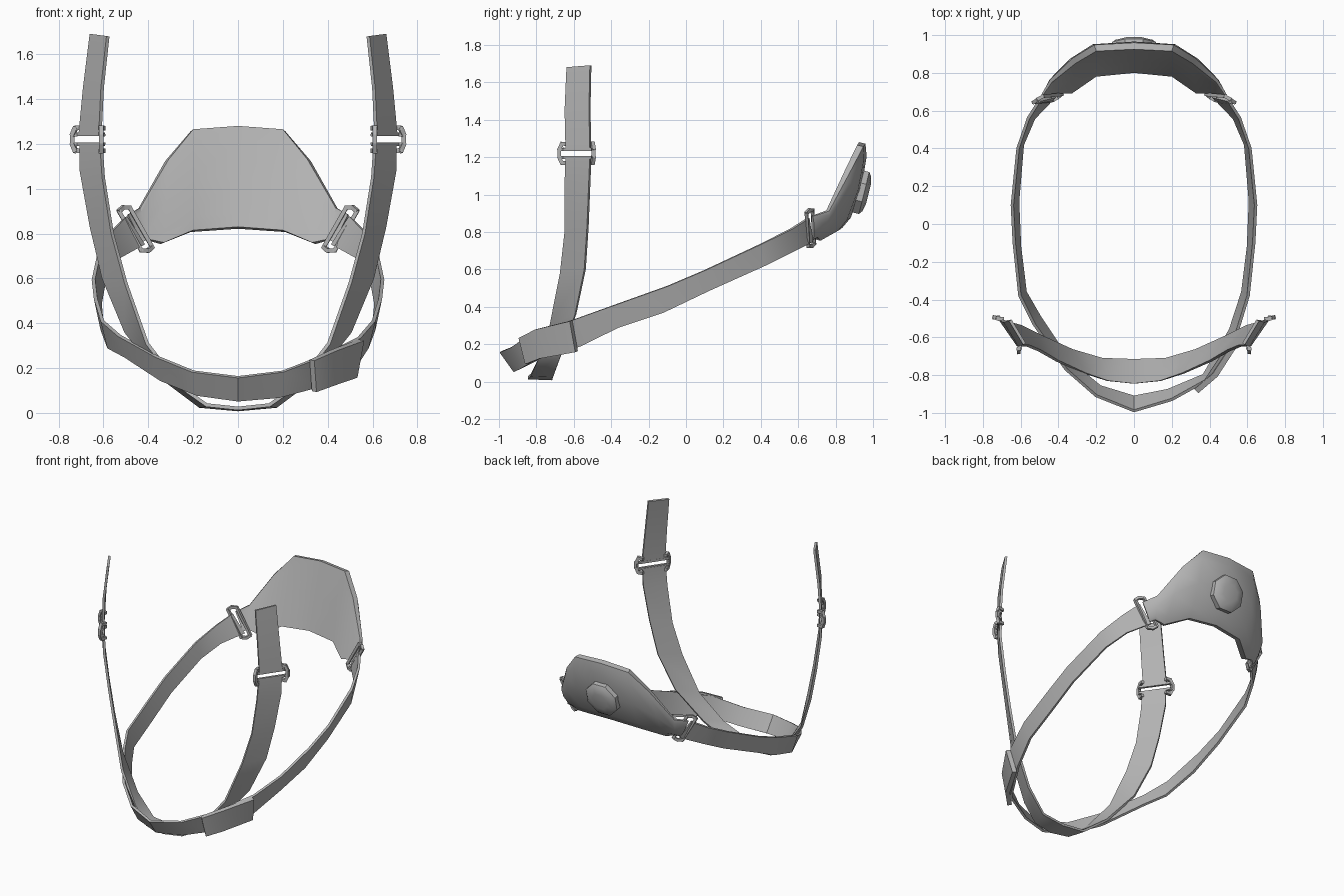
import bpy, bmesh, math
from mathutils import Vector, Matrix

if "Cube" in bpy.data.objects:
    bpy.data.objects.remove(bpy.data.objects["Cube"])

grey = bpy.data.materials.new("strap grey")
grey.diffuse_color = (0.45, 0.45, 0.45, 1)
grey.use_nodes = True
grey.node_tree.nodes["Principled BSDF"].inputs["Base Color"].default_value = grey.diffuse_color


def finish(name, bm, thickness=0, angle=35):
    """Turn a bmesh into a smooth-by-angle object, optionally thickened."""
    bmesh.ops.recalc_face_normals(bm, faces=bm.faces)
    mesh = bpy.data.meshes.new(name)
    bm.to_mesh(mesh)
    bm.free()
    mesh.materials.append(grey)
    ob = bpy.data.objects.new(name, mesh)
    bpy.context.collection.objects.link(ob)
    bpy.ops.object.select_all(action='DESELECT')
    ob.select_set(True)
    bpy.context.view_layer.objects.active = ob
    if thickness:
        mod = ob.modifiers.new("thickness", 'SOLIDIFY')
        mod.thickness, mod.offset = thickness, 0
        bpy.ops.object.modifier_apply(modifier=mod.name)
    bpy.ops.object.shade_smooth_by_angle(angle=math.radians(angle))
    return ob


def flip(p):
    return (-p[0], p[1], p[2])


def ribbon(name, pairs, thickness=0.016):
    """Flat band between two edge lines, given as pairs of points."""
    bm = bmesh.new()
    rows = [[bm.verts.new(p) for p in pair] for pair in pairs]
    for a, b in zip(rows, rows[1:]):
        bm.faces.new((a[0], b[0], b[1], a[1]))
    return finish(name, bm, thickness)


def wire(bm, points, r=0.009, closed=False):
    """Square rods joining the points."""
    pts = [Vector(p) for p in points]
    if closed:
        pts.append(pts[0])
    for a, b in zip(pts, pts[1:]):
        d = b - a
        m = Matrix.Translation((a + b) / 2) @ d.to_track_quat('Z', 'Y').to_matrix().to_4x4()
        m = m @ Matrix.Diagonal((2 * r, 2 * r, d.length + r, 1))
        bmesh.ops.create_cube(bm, size=1, matrix=m)


# Long loop strap: front centre, then back along each side (top edge, bottom edge)
front = [((0, -.99, .16), (0, -.915, .055))]
left_bend = [((.2, -.91, .185), (.18, -.86, .08)), ((.36, -.77, .25), (.34, -.73, .145)),
             ((.53, -.53, .345), (.50, -.49, .25))]
right_bend = [((.2, -.93, .185), (.18, -.88, .07)), ((.38, -.83, .255), (.37, -.80, .12)),
              ((.54, -.59, .335), (.51, -.56, .19))]
side = [((.605, -.38, .41), (.575, -.36, .29)), ((.635, -.10, .51), (.605, -.12, .37)),
        ((.645, .10, .595), (.615, .12, .485)), ((.615, .40, .735), (.59, .42, .62)),
        ((.56, .56, .815), (.53, .56, .69)), ((.50, .655, .875), (.42, .675, .75))]
left = [(flip(a), flip(b)) for a, b in left_bend + side]
ribbon("loop_strap", left[::-1] + front + right_bend + side)

# Overlapping strap end on one side
ribbon("strap_overlap", [((.33, -.885, .235), (.34, -.85, .095)),
                         ((.43, -.80, .28), (.42, -.775, .125)),
                         ((.55, -.615, .325), (.52, -.585, .16))], 0.03)

# Chin strap hanging below (front edge, rear edge)
half = [((.14, -.83, .035), (.17, -.71, .03)), ((.26, -.79, .12), (.33, -.665, .15)),
        ((.405, -.725, .31), (.50, -.59, .36)), ((.50, -.67, .58), (.60, -.54, .60)),
        ((.56, -.645, .80), (.655, -.525, .83)), ((.60, -.645, 1.05), (.70, -.515, 1.08)),
        ((.61, -.64, 1.20), (.70, -.51, 1.20))]
ribbon("chin_strap", [(flip(a), flip(b)) for a, b in half[::-1]]
       + [((0, -.845, .02), (0, -.715, .015))] + half)

upper = [((.615, -.64, 1.24), (.705, -.51, 1.24)), ((.605, -.645, 1.45), (.685, -.515, 1.45)),
         ((.58, -.635, 1.68), (.655, -.51, 1.69))]

for s, label in ((1, "right"), (-1, "left")):
    # Upper end of the chin strap
    ribbon(label + "_upper_strap", [[(s * p[0], p[1], p[2]) for p in pair] for pair in upper])

    # Ladder buckle: two cross bars with a bent hook at either end
    bm = bmesh.new()
    centre = Vector((.658, -.575, 1.22))
    along, out = Vector((.57, .82, 0)), Vector((.82, -.57, 0))

    def at(d, n, z):
        p = centre + along * d + out * n + Vector((0, 0, z))
        return (s * p.x, p.y, p.z)
    for z in (-.022, .022):
        wire(bm, [at(-.1, 0, z), at(.1, 0, z)], .008)
    for e in (1, -1):
        wire(bm, [at(e * d, n, z) for d, n, z in
                  ((.08, -.012, -.05), (.1, .012, -.052), (.112, .02, -.02),
                   (.112, .02, .02), (.1, .012, .052), (.08, -.012, .05))], .01)
        wire(bm, [at(e * .1, 0, -.022), at(e * .112, .02, -.02)], .008)
        wire(bm, [at(e * .1, 0, .022), at(e * .112, .02, .02)], .008)
    finish(label + "_chin_buckle", bm)

    # Ring joining the loop strap to the rear pad
    bm = bmesh.new()
    c, w, u = Vector((.457, .665, .82)), Vector((.05, -.005, .088)), Vector((-.024, .016, .008))
    ring = [c + w * a + u * b for a, b in
            ((1, -1), (1.1, 0), (1, 1), (-1, 1), (-1.1, 0), (-1, -1))]
    wire(bm, [(s * p.x, p.y, p.z) for p in ring], .009, True)
    finish(label + "_ring", bm)

# Rear pad: inner face columns (bottom, top, back thickness), mirrored
cols = [((0, .80, .83), (0, .925, 1.28), .06), ((.2, .78, .815), (.2, .915, 1.265), .06),
        ((.33, .69, .76), (.31, .85, 1.13), .055), ((.40, .69, .775), (.435, .75, .915), .03),
        ((.43, .67, .76), (.49, .67, .885), .015)]
full = [(flip(b), flip(t), k) for b, t, k in cols[:0:-1]] + cols
bm = bmesh.new()
levels = (0, .14, .5, .86, 1)
inner, outer = [], []
for b, t, k in full:
    b, t = Vector(b), Vector(t)
    out = Vector((b.x * 1.6, 1, -.25)).normalized()
    col = [b.lerp(t, f) for f in levels]
    inner.append([bm.verts.new(p) for p in col])
    outer.append([bm.verts.new(p + out * k * h) for p, h in zip(col, (.6, 1.1, 1.3, 1, .6))])
n, m = len(full), len(levels)
for i in range(n - 1):
    for j in range(m - 1):
        for g in (inner, outer):
            bm.faces.new((g[i][j], g[i + 1][j], g[i + 1][j + 1], g[i][j + 1]))
    for j in (0, m - 1):
        bm.faces.new((inner[i][j], inner[i + 1][j], outer[i + 1][j], outer[i][j]))
for i in (0, n - 1):
    for j in range(m - 1):
        bm.faces.new((inner[i][j], inner[i][j + 1], outer[i][j + 1], outer[i][j]))
finish("rear_pad", bm, angle=40)

# Eight-sided adjusting dial with a shallow domed face
bm = bmesh.new()
axis = Vector((0, .97, -.24))
rot = axis.to_track_quat('Z', 'Y').to_matrix().to_4x4()
place = Matrix.Translation((0, .925, 1.015)) @ rot
rings = []
for r, h in ((.125, -.03), (.125, .028), (.105, .042), (.06, .052)):
    rings.append([bm.verts.new(place @ Vector((r * math.cos(a), r * math.sin(a), h)))
                  for a in [math.pi / 8 + i * math.pi / 4 for i in range(8)]])
for a, b in zip(rings, rings[1:]):
    for i in range(8):
        k = (i + 1) % 8
        bm.faces.new((a[i], a[k], b[k], b[i]))
bm.faces.new(rings[0])
bm.faces.new(rings[-1])
finish("dial", bm)
